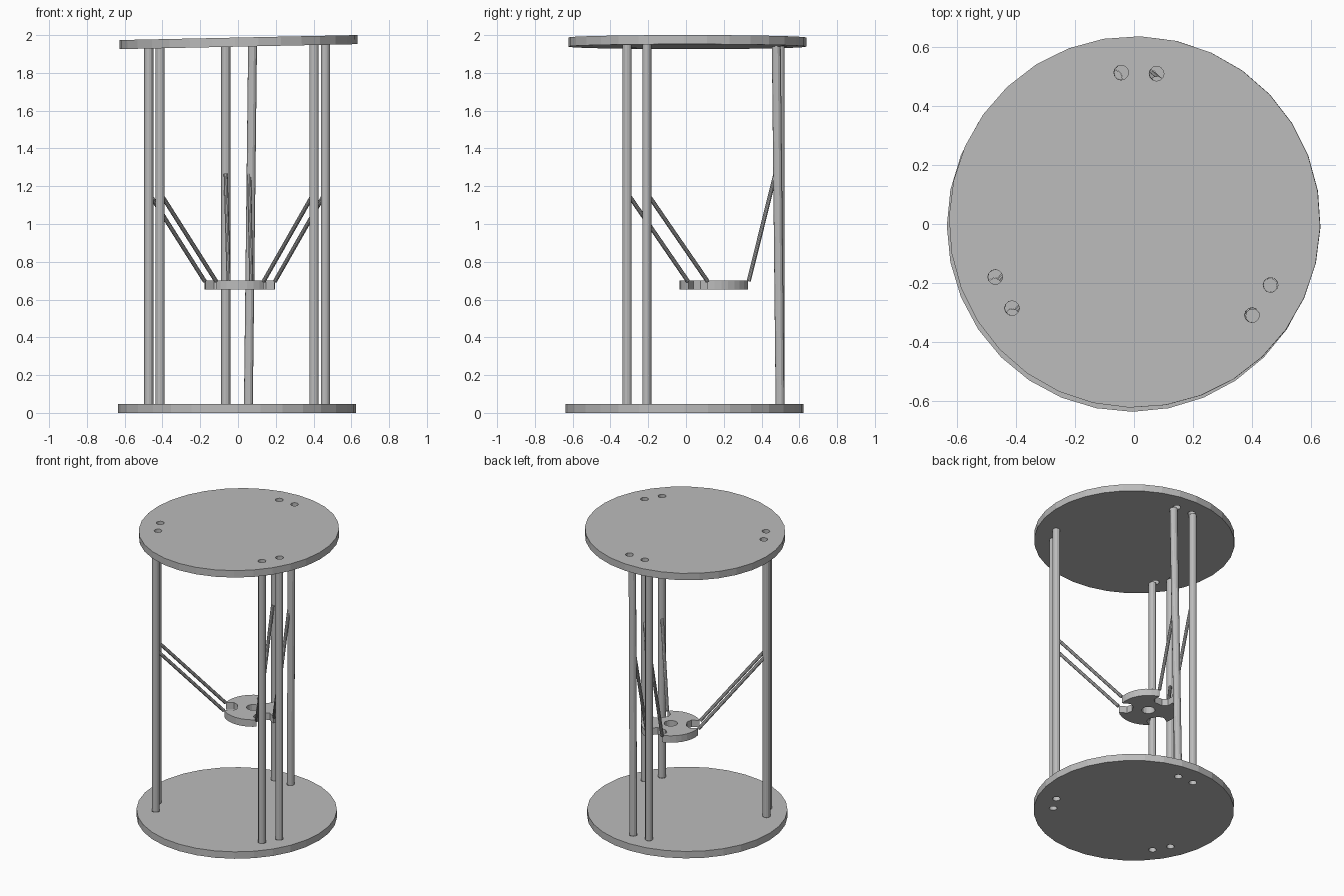
import bpy, bmesh, math
from mathutils import Vector, Matrix

cube = bpy.data.objects.get("Cube")
if cube:
    bpy.data.objects.remove(cube, do_unlink=True)

grey = bpy.data.materials.new("plain_grey")
grey.use_nodes = True
colour = (0.5, 0.5, 0.5, 1)
grey.diffuse_color = colour
grey.node_tree.nodes["Principled BSDF"].inputs["Base Color"].default_value = colour

PLATE_R, THICK, ROD_R, STRUT_R = 0.63, 0.048, 0.024, 0.011
RING_R, HALF_GAP = 0.505, 0.06
SIDES = {"back": 90, "left": 330, "right": 210}


def add_object(name, bm):
    mesh = bpy.data.meshes.new(name)
    bmesh.ops.recalc_face_normals(bm, faces=bm.faces[:])
    bm.to_mesh(mesh)
    bm.free()
    mesh.materials.append(grey)
    obj = bpy.data.objects.new(name, mesh)
    bpy.context.collection.objects.link(obj)
    return obj


def prism(bm, points, z0, z1):
    """Extrude a flat outline from z0 to z1."""
    face = bm.faces.new([bm.verts.new((x, y, z0)) for x, y in points])
    out = bmesh.ops.extrude_face_region(bm, geom=[face])
    verts = [v for v in out["geom"] if isinstance(v, bmesh.types.BMVert)]
    bmesh.ops.translate(bm, vec=(0, 0, z1 - z0), verts=verts)


def circle(centre, radius, sides):
    return [(centre[0] + radius * math.cos(math.tau * i / sides),
             centre[1] + radius * math.sin(math.tau * i / sides)) for i in range(sides)]


def polar(angle, along, across):
    """Point at a distance along a direction, and across it."""
    a = math.radians(angle)
    return (along * math.cos(a) - across * math.sin(a),
            along * math.sin(a) + across * math.cos(a))


def cut_disc(name, radius, sides, cut_outlines, matrix):
    """Round plate with every outline cut right through it."""
    bm = bmesh.new()
    prism(bm, circle((0, 0), radius, sides), 0, THICK)
    disc = add_object(name, bm)
    bm = bmesh.new()
    for outline in cut_outlines:
        prism(bm, outline, -0.1, 0.1 + THICK)
    cutter = add_object(name + "_cutter", bm)
    mod = disc.modifiers.new("cut", "BOOLEAN")
    mod.object, mod.operation, mod.solver = cutter, "DIFFERENCE", "EXACT"
    graph = bpy.context.evaluated_depsgraph_get()
    mesh = bpy.data.meshes.new_from_object(disc.evaluated_get(graph))
    disc.modifiers.clear()
    disc.data = mesh
    bpy.data.objects.remove(cutter, do_unlink=True)
    disc.matrix_world = matrix


def bar(name, start, end, radius, sides):
    start, end = Vector(start), Vector(end)
    axis = end - start
    bm = bmesh.new()
    bmesh.ops.create_cone(bm, cap_ends=True, segments=sides, radius1=radius,
                          radius2=radius, depth=axis.length)
    obj = add_object(name, bm)
    turn = axis.to_track_quat("Z", "Y").to_matrix().to_4x4()
    obj.matrix_world = Matrix.Translation((start + end) / 2) @ turn


# Base plate and the slightly tilted, twisted top plate
holes = [circle(polar(a, RING_R, s * HALF_GAP), ROD_R + 0.001, 12)
         for a in SIDES.values() for s in (-1, 1)]
base_at = Vector((-0.005, -0.007, 0))
cut_disc("base_plate", PLATE_R, 32, holes, Matrix.Translation(base_at))
tilt = Matrix.Rotation(-0.021, 4, "Y") @ Matrix.Rotation(math.radians(-1.65), 4, "Z")
cut_disc("top_plate", PLATE_R, 32, holes, Matrix.Translation((0.003, 0.007, 1.939)) @ tilt)

# Carried platform with a centre hole and three notches
hub = Vector((0.01, 0.152, 0.652))
notches = []
for a in SIDES.values():
    notches.append([polar(a, *p) for p in
                    ((0.25, -0.058), (0.25, 0.058), (0.125, 0.058),
                     (0.1, 0.03), (0.1, -0.03), (0.125, -0.058))])
cut_disc("carried_platform", 0.187, 32, notches + [circle((0, 0), 0.042, 16)],
         Matrix.Translation(hub))

# Rod pairs with sloping struts down to the platform
for side, a in SIDES.items():
    for label, s in (("a", -1), ("b", 1)):
        x, y = polar(a, RING_R, s * HALF_GAP)
        foot = Vector((x, y, THICK)) + base_at
        top = Vector((foot.x, foot.y, 1.942 + 0.021 * foot.x))
        if side == "back" and s < 0:
            top += Vector((0.022, -0.02, 0))
        bar(f"{side}_rod_{label}", foot, top, ROD_R, 12)
        joint = foot.copy()
        joint.z = 1.165
        if side == "back":
            joint += Vector((0.004 if s < 0 else 0, -0.025, 0.1))
        ex, ey = polar(a, 0.18, s * 0.06)
        bar(f"{side}_strut_{label}", joint, hub + Vector((ex, ey, 0.045)), STRUT_R, 10)
